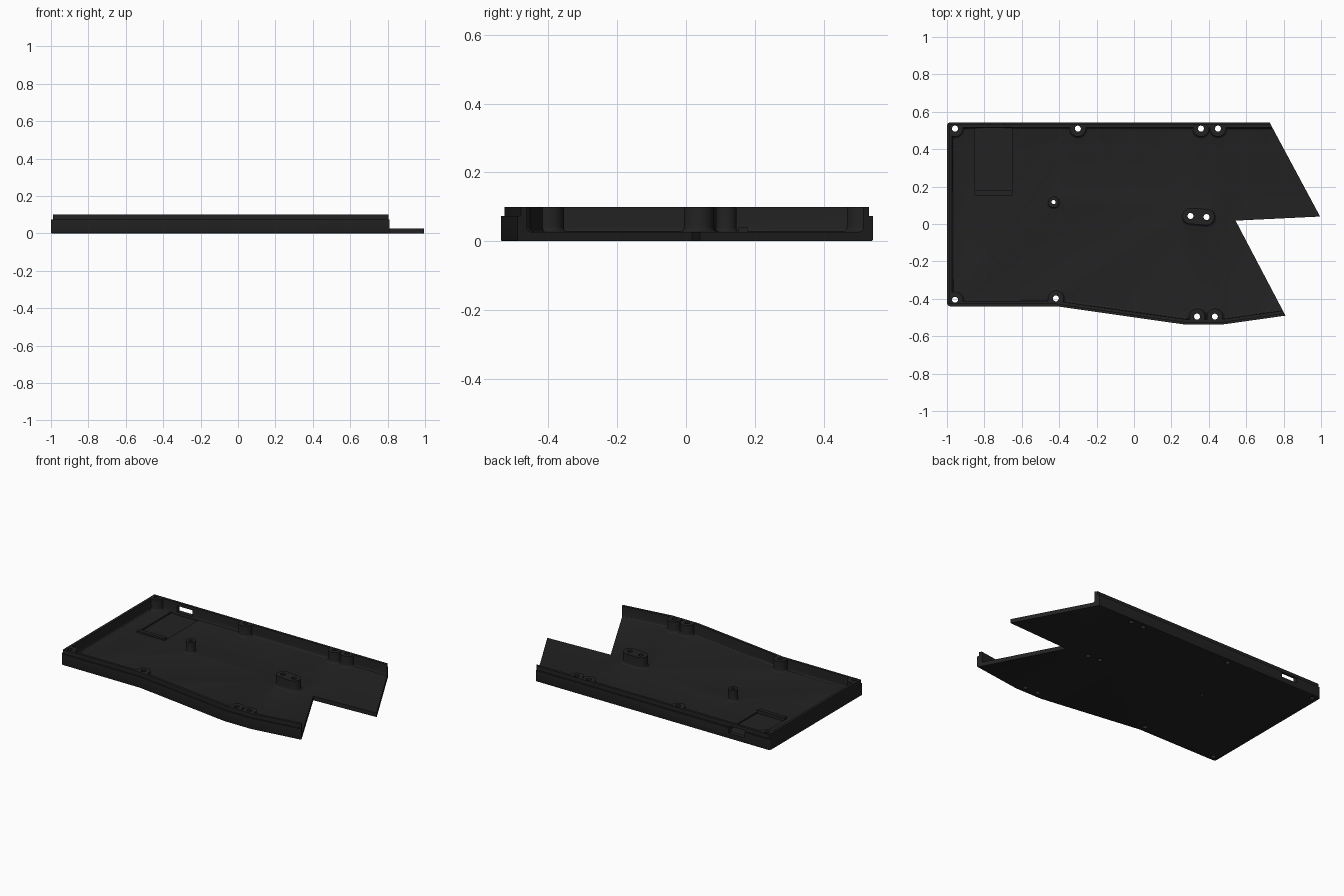
import bpy, bmesh, math
from mathutils import Vector

if "Cube" in bpy.data.objects:
    bpy.data.objects.remove(bpy.data.objects["Cube"])

TOP, LEDGE, FLOOR = 0.10, 0.073, 0.027

black = bpy.data.materials.new("matte_black")
black.diffuse_color = (0.016, 0.016, 0.016, 1)
black.use_nodes = True
black.node_tree.nodes["Principled BSDF"].inputs["Base Color"].default_value = black.diffuse_color


def finish(name, bm):
    bmesh.ops.recalc_face_normals(bm, faces=bm.faces[:])
    mesh = bpy.data.meshes.new(name)
    bm.to_mesh(mesh)
    bm.free()
    mesh.materials.append(black)
    ob = bpy.data.objects.new(name, mesh)
    bpy.context.collection.objects.link(ob)
    return ob


def loft(name, rings):
    """Closed solid through rings of equal point counts."""
    bm = bmesh.new()
    loops = [[bm.verts.new(p) for p in ring] for ring in rings]
    n = len(loops[0])
    for a, b in zip(loops, loops[1:]):
        for i in range(n):
            j = (i + 1) % n
            bm.faces.new((a[i], a[j], b[j], b[i]))
    bm.faces.new(loops[0][::-1])
    bm.faces.new(loops[-1])
    return finish(name, bm)


def prism(name, pts, z0, z1):
    return loft(name, [[(x, y, z) for x, y in pts] for z in (z0, z1)])


def box(name, x0, x1, y0, y1, z0, z1):
    return prism(name, [(x0, y0), (x1, y0), (x1, y1), (x0, y1)], z0, z1)


def stadium(a, b, r, z, n=32):
    """Ring of radius r around the segment a-b (a circle when a equals b)."""
    d = math.atan2(b[1] - a[1], b[0] - a[0])
    ring = []
    for k in range(n):
        t = (k + 0.5) * 2 * math.pi / n
        c = b if math.cos(t) > 0 else a
        ring.append((c[0] + r * math.cos(t + d), c[1] + r * math.sin(t + d), z))
    return ring


def inset(pts, dist):
    """Move every edge of a counter-clockwise outline inward."""
    out = []
    for i, p in enumerate(pts):
        p = Vector(p)
        u = (p - Vector(pts[i - 1])).normalized()
        v = (Vector(pts[(i + 1) % len(pts)]) - p).normalized()
        nu, nv = Vector((-u.y, u.x)), Vector((-v.y, v.x))
        out.append(p + (nu + nv) * dist / (1 + nu.dot(nv)))
    return [tuple(p) for p in out]


def cut(target, tool):
    mod = target.modifiers.new("cut", "BOOLEAN")
    mod.operation, mod.solver, mod.object = "DIFFERENCE", "EXACT", tool
    bpy.context.view_layer.objects.active = target
    bpy.ops.object.modifier_apply(modifier=mod.name)
    bpy.data.objects.remove(tool, do_unlink=True)


def bevel_edges(ob, rule, width, segments):
    bm = bmesh.new()
    bm.from_mesh(ob.data)
    edges = [e for e in bm.edges if rule(e.verts[0].co, e.verts[1].co)]
    bmesh.ops.bevel(bm, geom=edges, offset=width, segments=segments,
                    profile=0.5, affect="EDGES")
    bm.to_mesh(ob.data)
    bm.free()


# Tray blank: full outline, rounded left corners and softened underside
outline = [(-1, -0.44), (-0.414, -0.44), (0.275, -0.538), (0.468, -0.538),
           (0.81, -0.49), (0.543, 0.018), (0.995, 0.04), (0.725, 0.543), (-1, 0.543)]
tray = prism("case_tray", outline, 0, TOP)
bevel_edges(tray, lambda a, b: a.x < -0.99 and b.x < -0.99 and abs(a.z - b.z) > 0.05,
            0.018, 5)
bevel_edges(tray, lambda a, b: a.z < 1e-5 and b.z < 1e-5
            and not (min(a.x, b.x) > 0.5 and max(a.x, b.x) > 0.72 and abs(a.y - b.y) > 0.01
                     and max(a.y, b.y) > -0.48), 0.005, 2)

# Walled sides, extended past the open right end
walls = [(-1, -0.44), (-0.414, -0.44), (0.275, -0.538), (0.468, -0.538),
         (1.5, -0.393), (1.5, 0.543), (-1, 0.543)]

# Screw positions: wall bosses, centre post and double post
wall_screws = [(-0.957, 0.51), (-0.30, 0.51), (0.358, 0.51), (0.449, 0.51),
               (-0.957, -0.405), (-0.418, -0.398), (0.337, -0.495), (0.432, -0.495)]
post = (-0.43, 0.117)
pair = [(0.302, 0.043), (0.388, 0.037)]


def boss(a, b, r, flare):
    rings = [stadium(a, b, r + flare, 0)]
    for k in range(5):
        t = k / 4 * math.pi / 2
        rings.append(stadium(a, b, r + flare * (1 - math.sin(t)),
                             FLOOR - 0.0005 + flare * (1 - math.cos(t))))
    rings.append(stadium(a, b, r, 0.3))
    return loft("boss_form", rings)


# Cavity with a filleted floor edge; bosses are left standing in it
cavity = prism("cavity", inset(walls, 0.028), FLOOR, 0.2)
bevel_edges(cavity, lambda a, b: a.z < 0.03 and b.z < 0.03, 0.012, 3)
for s in wall_screws:
    cut(cavity, boss(s, s, 0.043, 0.015))
cut(cavity, boss(post, post, 0.03, 0.012))
cut(cavity, boss(pair[0], pair[1], 0.043, 0.015))
cut(tray, cavity)

# Stepped lip around the outside of the walls
rabbet = box("rabbet", -1.2, 1.3, -0.8, 0.8, LEDGE, 0.2)
cut(rabbet, prism("lip_form", inset(walls, 0.011), 0, 0.3))
cut(tray, rabbet)

# Screw holes
for s in wall_screws + pair:
    cut(tray, loft("hole", [stadium(s, s, 0.016, z, 24) for z in (-0.1, 0.3)]))
cut(tray, loft("hole", [stadium(post, post, 0.011, z, 24) for z in (-0.1, 0.3)]))

# Connector slot in the back wall and shallow circuit board pocket
cut(tray, box("slot", -0.81, -0.695, 0.50, 0.6, 0.036, 0.078))
cut(tray, box("pocket", -0.853, -0.65, 0.18, 0.514, 0.018, 0.06))

# Stop ridge in front of the pocket
ridge = box("board_stop", -0.853, -0.65, 0.153, 0.18, 0.02, 0.04)

for ob in (tray, ridge):
    bpy.ops.object.select_all(action="DESELECT")
    ob.select_set(True)
    bpy.context.view_layer.objects.active = ob
    bpy.ops.object.shade_smooth_by_angle(angle=math.radians(30))
